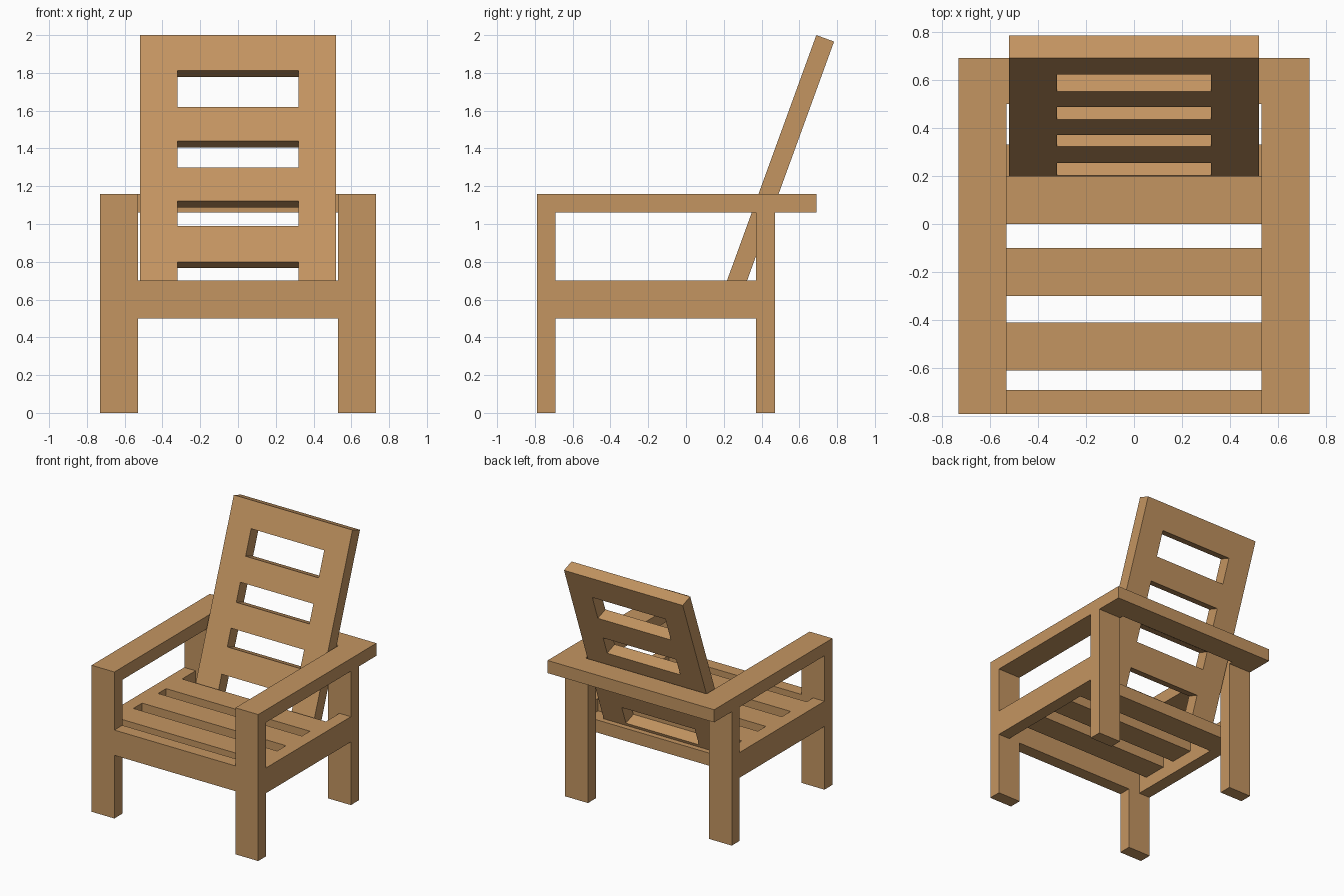
import bpy, bmesh
from math import radians
from mathutils import Matrix, Vector

if "Cube" in bpy.data.objects:
    bpy.data.objects.remove(bpy.data.objects["Cube"])

wood = bpy.data.materials.new("wood")
wood.diffuse_color = (0.55, 0.30, 0.12, 1)
wood.use_nodes = True
wood.node_tree.nodes["Principled BSDF"].inputs["Base Color"].default_value = wood.diffuse_color


def finish(name, bm):
    bmesh.ops.recalc_face_normals(bm, faces=bm.faces)
    mesh = bpy.data.meshes.new(name)
    bm.to_mesh(mesh)
    bm.free()
    mesh.materials.append(wood)
    obj = bpy.data.objects.new(name, mesh)
    bpy.context.collection.objects.link(obj)
    return obj


def add_box(bm, x, y, z):
    size = Vector((x[1] - x[0], y[1] - y[0], z[1] - z[0]))
    mid = Vector((x[0] + x[1], y[0] + y[1], z[0] + z[1])) / 2
    bmesh.ops.create_cube(bm, size=1, matrix=Matrix.Translation(mid) @ Matrix.Diagonal(size).to_4x4())


def box(name, x, y, z):
    bm = bmesh.new()
    add_box(bm, x, y, z)
    return finish(name, bm)


def prism(name, profile, x0, x1):
    bm = bmesh.new()
    face = bm.faces.new([bm.verts.new((x0, y, z)) for y, z in profile])
    out = bmesh.ops.extrude_face_region(bm, geom=[face], use_keep_orig=True)
    bmesh.ops.translate(bm, vec=(x1 - x0, 0, 0),
                        verts=[v for v in out["geom"] if isinstance(v, bmesh.types.BMVert)])
    return finish(name, bm)


# legs and armrest in one profile, plus a seat rail, on each side
FRAME = [(-0.79, 0), (-0.69, 0), (-0.69, 1.06), (0.37, 1.06), (0.37, 0),
         (0.47, 0), (0.47, 1.06), (0.69, 1.06), (0.69, 1.16), (-0.79, 1.16)]
for side, s in (("left", -1), ("right", 1)):
    prism(f"{side}_legs_and_armrest", FRAME, s * 0.53, s * 0.73)
    box(f"{side}_seat_rail", sorted((s * 0.63, s * 0.73)), (-0.69, 0.37), (0.5, 0.7))

# cross members
box("front_apron", (-0.53, 0.53), (-0.79, -0.69), (0.5, 0.7))
box("rear_support_board", (-0.53, 0.53), (0.5, 0.69), (1.06, 1.16))
box("rear_seat_brace", (-0.63, 0.63), (0.13, 0.33), (0.5, 0.6))

# seat slats
for i, y in enumerate((-0.61, -0.30, 0.0)):
    box(f"seat_slat_{i + 1}", (-0.63, 0.63), (y, y + 0.2), (0.6, 0.7))

# reclined back: two stiles and five slats, measured down from the top front edge
bm = bmesh.new()
for s in (-1, 1):
    add_box(bm, sorted((s * 0.32, s * 0.52)), (0, 0.1), (-1.55, 0))
for top, bottom in ((0, 0.2), (0.404, 0.596), (0.745, 0.936), (1.075, 1.277), (1.43, 1.55)):
    add_box(bm, (-0.32, 0.32), (0, 0.1), (-bottom, -top))
back = finish("backrest", bm)
back.location = (0, 0.69, 2.0)
back.rotation_euler = (radians(-20), 0, 0)
